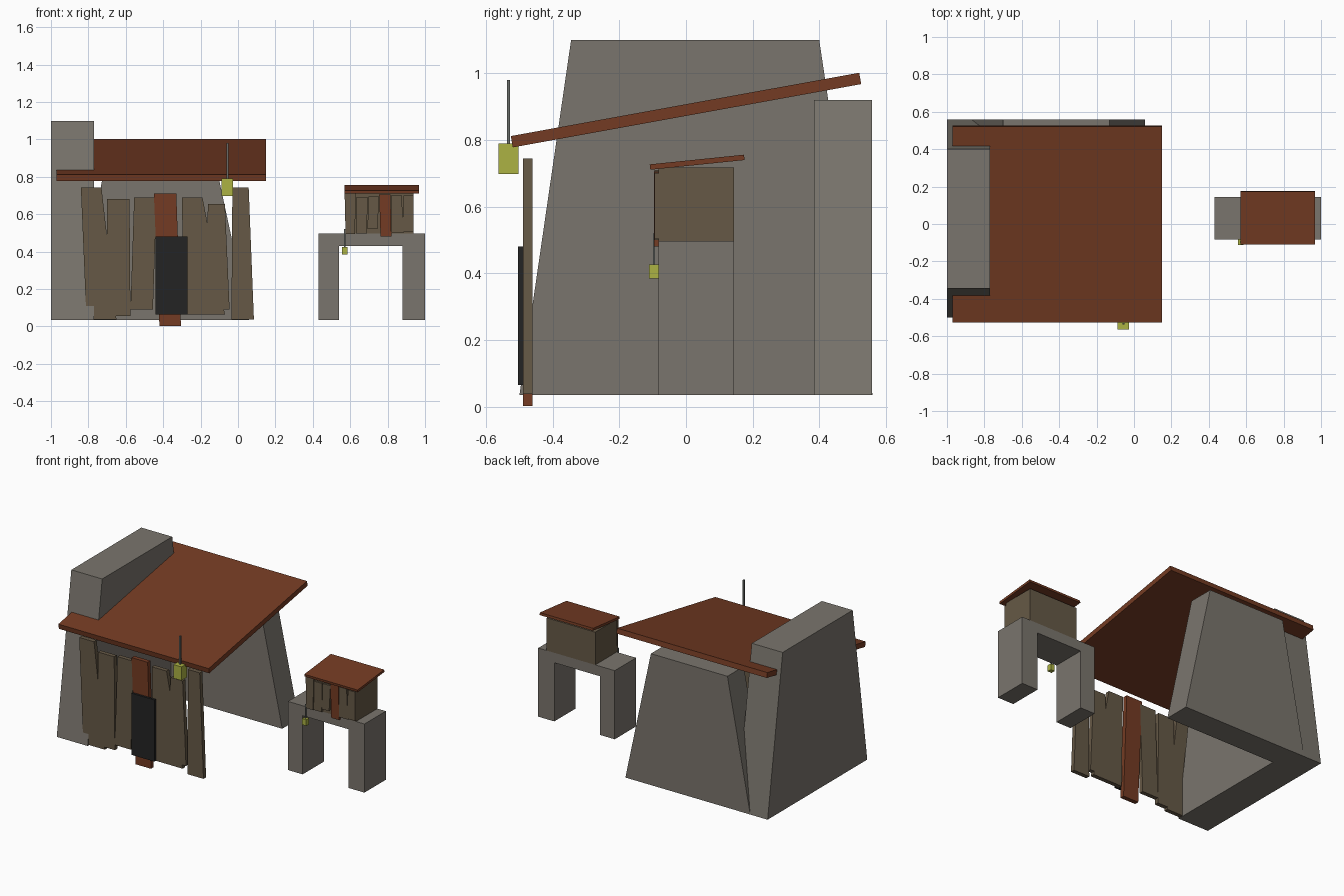
import bpy, bmesh
from mathutils import Vector

if "Cube" in bpy.data.objects:
    bpy.data.objects.remove(bpy.data.objects["Cube"])


def material(name, rgb):
    """Flat material from display RGB (0-255), stored as linear."""
    lin = [(c / 255 / 12.92) if c < 11 else ((c / 255 + 0.055) / 1.055) ** 2.4 for c in rgb]
    mat = bpy.data.materials.new(name)
    mat.use_nodes = True
    mat.diffuse_color = (*lin, 1)
    bsdf = next(n for n in mat.node_tree.nodes if n.type == 'BSDF_PRINCIPLED')
    bsdf.inputs["Base Color"].default_value = (*lin, 1)
    return mat


STONE = material("stone grey", (122, 117, 109))
WOOD = material("weathered wood", (102, 89, 70))
RED = material("red brown wood", (116, 59, 35))
BLACK = material("door black", (36, 36, 36))
GLOW = material("lantern yellow", (172, 178, 68))
METAL = material("rod grey", (104, 108, 104))


def prism(name, profile, axis, start, end, mat):
    """Extrude a 2D profile: axis 'x' uses (y, z) points, axis 'y' uses (x, z)."""
    def place(u, v, d):
        return (d, u, v) if axis == 'x' else (u, d, v)
    bm = bmesh.new()
    face = bm.faces.new([bm.verts.new(place(u, v, start)) for u, v in profile])
    ext = bmesh.ops.extrude_face_region(bm, geom=[face])
    shift = Vector(place(0, 0, end - start))
    bmesh.ops.translate(bm, vec=shift, verts=[g for g in ext["geom"] if isinstance(g, bmesh.types.BMVert)])
    bmesh.ops.recalc_face_normals(bm, faces=bm.faces)
    mesh = bpy.data.meshes.new(name)
    bm.to_mesh(mesh)
    bm.free()
    mesh.materials.append(mat)
    obj = bpy.data.objects.new(name, mesh)
    bpy.context.collection.objects.link(obj)
    return obj


def box(name, x0, x1, y0, y1, z0, z1, mat):
    return prism(name, [(x0, z0), (x1, z0), (x1, z1), (x0, z1)], 'y', y0, y1, mat)


def planks(prefix, rows, red_index, y0, y1):
    """Each row: top left, top right, top height, bottom left, bottom right, bottom height."""
    for i, (tl, tr, zt, bl, br, zb) in enumerate(rows):
        red = i == red_index
        prism(f"{prefix}_{i + 1}", [(bl, zb), (br, zb), (tr, zt), (tl, zt)], 'y',
              y0 - (0.001 if red else 0), y1, RED if red else WOOD)


def lantern(prefix, x, y, half, z0, z1, rod_top, rod):
    box(prefix + "_body", x - half, x + half, y - half, y + half, z0, z1, GLOW)
    box(prefix + "_rod", x - rod, x + rod, y - rod, y + rod, z1, rod_top, METAL)


# Large shelter: tapered stone walls
GROUND = 0.035
prism("side_wall", [(-0.5, GROUND), (0.56, GROUND), (0.4, 1.1), (-0.345, 1.1)], 'x', -1, -0.77, STONE)
prism("back_wall", [(-0.87, GROUND), (0.06, GROUND), (-0.13, 0.92), (-0.7, 0.92)], 'y', 0.385, 0.559, STONE)

# Sloping roof slab
prism("main_roof", [(-0.52, 0.778), (0.526, 0.968), (0.52, 1.002), (-0.526, 0.812)], 'x', -0.97, 0.15, RED)

# Uneven plank front and door
planks("front_plank", [
    (-0.84, -0.73, 0.743, -0.81, -0.65, 0.038),
    (-0.7, -0.58, 0.682, -0.7, -0.575, 0.055),
    (-0.555, -0.435, 0.69, -0.575, -0.455, 0.09),
    (-0.45, -0.33, 0.712, -0.42, -0.305, 0.002),
    (-0.3, -0.19, 0.69, -0.29, -0.07, 0.065),
    (-0.16, -0.07, 0.655, -0.185, -0.045, 0.09),
    (-0.03, 0.057, 0.744, -0.035, 0.085, 0.038),
], 3, -0.489, -0.461)
box("door", -0.44, -0.27, -0.504, -0.489, 0.065, 0.48, BLACK)
lantern("main_lantern", -0.057, -0.533, 0.03, 0.698, 0.79, 0.98, 0.005)

# Stone gateway
prism("gateway", [(0.43, GROUND), (0.54, GROUND), (0.54, 0.43), (0.88, 0.43),
                  (0.88, GROUND), (1, GROUND), (1, 0.497), (0.43, 0.497)], 'y', -0.083, 0.144, STONE)

# Hut on top of the gateway
box("hut_body", 0.575, 0.937, -0.083, 0.144, 0.497, 0.717, WOOD)
prism("hut_roof", [(-0.107, 0.711), (0.176, 0.74), (0.174, 0.756), (-0.109, 0.727)], 'x', 0.57, 0.967, RED)
planks("hut_plank", [
    (0.57, 0.63, 0.71, 0.575, 0.625, 0.495),
    (0.633, 0.692, 0.692, 0.63, 0.69, 0.498),
    (0.698, 0.755, 0.694, 0.692, 0.745, 0.52),
    (0.755, 0.815, 0.705, 0.762, 0.82, 0.48),
    (0.82, 0.875, 0.703, 0.82, 0.885, 0.5),
    (0.885, 0.937, 0.7, 0.88, 0.937, 0.505),
], 3, -0.095, -0.083)
lantern("hut_lantern", 0.571, -0.096, 0.015, 0.384, 0.426, 0.52, 0.003)
